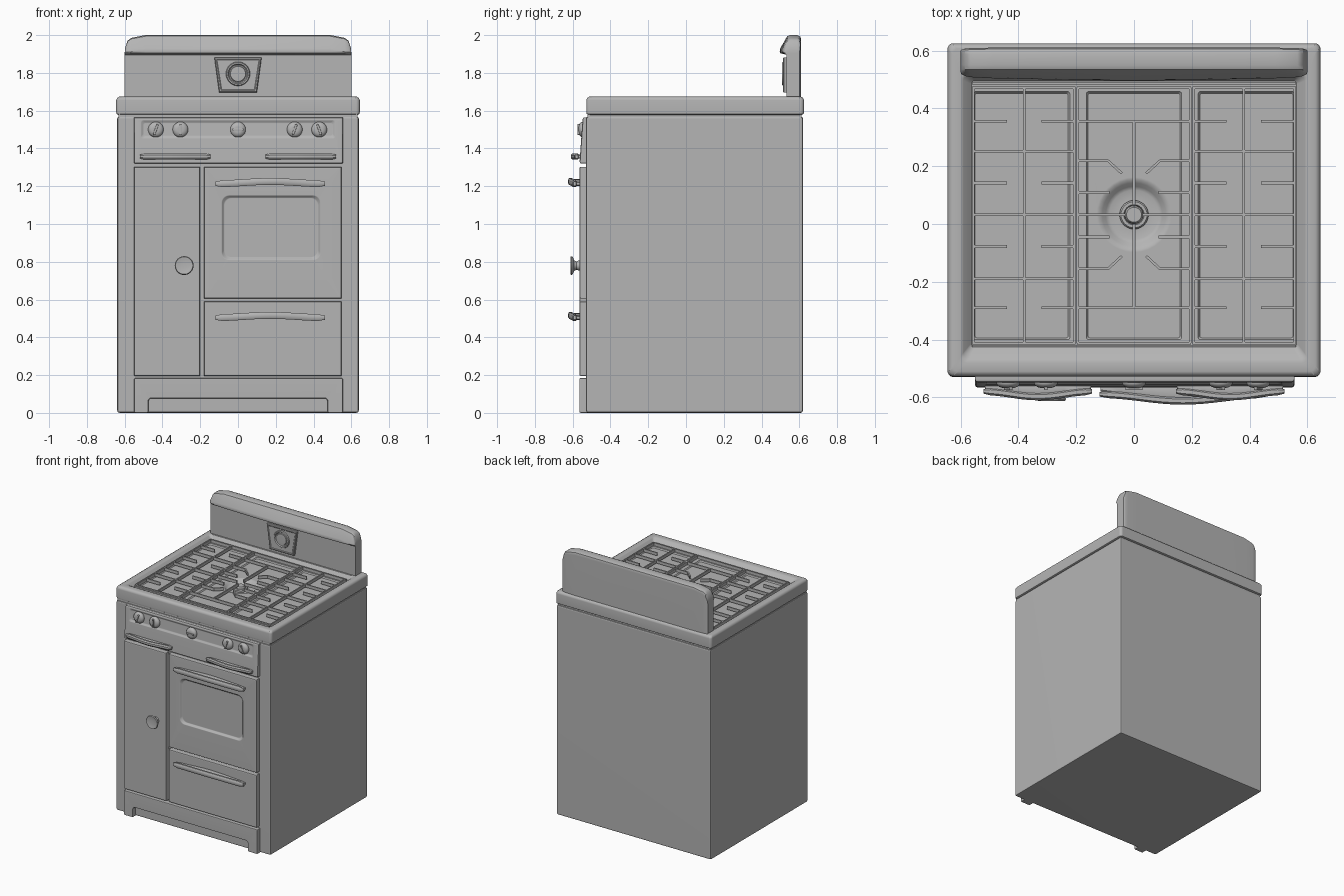
import bpy, bmesh
from math import sin, cos, pi, radians
from mathutils import Vector, Matrix

if "Cube" in bpy.data.objects:
    bpy.data.objects.remove(bpy.data.objects["Cube"])

SEG = 8  # segments per rounded corner
enamel = bpy.data.materials.new("grey_enamel")
enamel.diffuse_color = (0.46, 0.46, 0.46, 1)
enamel.use_nodes = True
enamel.node_tree.nodes["Principled BSDF"].inputs["Base Color"].default_value = enamel.diffuse_color


def finish(name, bm, bevel=0, segs=2):
    bmesh.ops.remove_doubles(bm, verts=bm.verts, dist=1e-5)
    bmesh.ops.recalc_face_normals(bm, faces=bm.faces)
    me = bpy.data.meshes.new(name)
    bm.to_mesh(me)
    bm.free()
    me.materials.append(enamel)
    ob = bpy.data.objects.new(name, me)
    bpy.context.collection.objects.link(ob)
    bpy.ops.object.select_all(action='DESELECT')
    ob.select_set(True)
    bpy.context.view_layer.objects.active = ob
    if bevel:
        m = ob.modifiers.new("bevel", 'BEVEL')
        m.width, m.segments, m.limit_method = bevel, segs, 'ANGLE'
        bpy.ops.object.modifier_apply(modifier=m.name)
    bpy.ops.object.shade_smooth_by_angle(angle=radians(35))
    # keep large flat faces evenly shaded
    m = ob.modifiers.new("weighted", 'WEIGHTED_NORMAL')
    m.keep_sharp = True
    bpy.ops.object.modifier_apply(modifier=m.name)
    return ob


def rect(u0, u1, v0, v1, r, h):
    """Rounded rectangle loop at height h."""
    pts = []
    for cu, cv, q in ((u1 - r, v1 - r, 0), (u0 + r, v1 - r, 1), (u0 + r, v0 + r, 2), (u1 - r, v0 + r, 3)):
        for i in range(SEG + 1):
            a = (q + i / SEG) * pi / 2
            pts.append((cu + r * cos(a), cv + r * sin(a), h))
    return pts


def circ(u, v, r, h):
    return rect(u - r, u + r, v - r, v + r, r, h)


def add_loft(bm, loops, front=False):
    rings = [[bm.verts.new((u, h, v) if front else (u, v, h)) for u, v, h in lp] for lp in loops]
    n = len(rings[0])
    for a, b in zip(rings, rings[1:]):
        for i in range(n):
            bm.faces.new((a[i], a[(i + 1) % n], b[(i + 1) % n], b[i]))
    bm.faces.new(rings[0])
    bm.faces.new(rings[-1])


def loft(name, loops, front=False, bevel=0):
    bm = bmesh.new()
    add_loft(bm, loops, front)
    return finish(name, bm, bevel)


def add_box(bm, x0, x1, y0, y1, z0, z1, mat=Matrix()):
    m = mat @ Matrix.Translation(((x0 + x1) / 2, (y0 + y1) / 2, (z0 + z1) / 2)) \
        @ Matrix.Diagonal((x1 - x0, y1 - y0, z1 - z0, 1))
    bmesh.ops.create_cube(bm, size=1, matrix=m)


def box(name, *dims, bevel=0.008):
    bm = bmesh.new()
    add_box(bm, *dims)
    return finish(name, bm, bevel)


def panel(name, x0, x1, z0, z1, y, recess=None, depth=0.012, lean=0):
    """Front panel with eased edge, optional rounded recess and backward lean."""
    L = [rect(x0, x1, z0, z1, 0.004, -0.5), rect(x0, x1, z0, z1, 0.004, y + 0.01),
         rect(x0 + .003, x1 - .003, z0 + .003, z1 - .003, 0.005, y + 0.003),
         rect(x0 + .01, x1 - .01, z0 + .01, z1 - .01, 0.006, y)]
    if recess:
        a, b, c, d, r = recess
        for k, h in ((0, 0), (.004, .15), (.012, .85), (.017, 1)):
            L.append(rect(a + k, b - k, c + k, d - k, r, y + depth * h))
    L = [[(u, v, h + lean * (v - z0)) for u, v, h in lp] for lp in L]
    return loft(name, L, True)


# cabinet body and neck under the cooktop
box("cabinet_body", -.64, .64, -.53, .62, 0, 1.57, bevel=.014)
box("cooktop_neck", -.632, .632, -.522, .612, 1.55, 1.6, bevel=0)

# front panels
panel("control_panel", -.55, .555, 1.32, 1.565, -.564, (-.515, .515, 1.452, 1.55, .012), .008, .07)
panel("side_door", -.55, -.2, .195, 1.303, -.565)
panel("oven_door", -.18, .548, .605, 1.303, -.565, (-.088, .438, .808, 1.153, .04), .014)
panel("lower_drawer", -.18, .548, .195, .59, -.565)

# toe kick with arched cutout
bm = bmesh.new()
prof = [(-.55, 0), (-.475, 0), (-.475, .065), (-.465, .077), (.465, .077), (.475, .065),
        (.475, 0), (.555, 0), (.555, .185), (-.55, .185)]
add_loft(bm, [[(x, z, y) for x, z in prof] for y in (-.5, -.565)], True)
finish("toe_kick", bm, .008)


# handles: head bar plus narrower web behind it
def handle(name, x0, x1, z, bow_z, y_end, y_mid, hh):
    bm = bmesh.new()
    for inset, half, y_back, web in ((0, hh, .026, False), (.004, hh * .7, 0, True)):
        a, b = x0 + inset, x1 - inset
        rings = []
        for i in range(17):
            t = i / 16
            s = sin(pi * t) ** 2
            e = .6 if i in (0, 16) else 1
            yf = y_end + (y_mid - y_end) * s
            yb = -.55 if web else yf + y_back
            yf = yf + .015 if web else yf
            yc, ry, zc = (yf + yb) / 2, (yb - yf) / 2, z + bow_z * s
            rings.append([bm.verts.new((a + (b - a) * t, yc + e * ry * cy, zc + e * half * cz)) for cy, cz in
                          ((-1, -.45), (-.5, -1), (.5, -1), (1, -.5), (1, .5), (.5, 1), (-.5, 1), (-1, .45))])
        for p, q in zip(rings, rings[1:]):
            for i in range(8):
                bm.faces.new((p[i], p[(i + 1) % 8], q[(i + 1) % 8], q[i]))
        bm.faces.new(rings[0])
        bm.faces.new(rings[-1])
    finish(name, bm)


handle("oven_handle", -.12, .46, 1.213, .012, -.602, -.625, .018)
handle("drawer_handle", -.12, .46, .504, .012, -.602, -.625, .018)
handle("left_broiler_handle", -.52, -.145, 1.357, 0, -.592, -.61, .016)
handle("right_broiler_handle", .145, .52, 1.357, 0, -.592, -.61, .016)

# side door pull
loft("door_pull", [circ(-.285, .78, r, y) for r, y in
     ((.028, -.55), (.026, -.57), (.022, -.58), (.028, -.592), (.046, -.6), (.05, -.606),
      (.046, -.612), (.036, -.611), (.015, -.607))], True)

# control knobs with tilted grip ridge
for i, (x, tilt) in enumerate(((-.435, 20), (-.305, 0), (0, 90), (.3, 20), (.43, -20))):
    bm = bmesh.new()
    add_loft(bm, [circ(x, 1.5, r, y) for r, y in
                  ((.041, -.53), (.041, -.55), (.038, -.557), (.03, -.564), (.015, -.568))], True)
    add_box(bm, -.006, .006, -.575, -.545, -.03, .03,
            Matrix.Translation((x, 0, 1.5)) @ Matrix.Rotation(radians(tilt), 4, 'Y'))
    finish(f"control_knob_{i + 1}", bm, .003)

# cooktop slab with raised rim
loft("cooktop_rim", [rect(-.645 + k, .645 - k, -.528 + k, .625 - k, .02, z) for k, z in
     ((.012, 1.577), (.002, 1.583), (0, 1.593), (0, 1.655), (.006, 1.668), (.018, 1.675))] +
     [rect(-.6, .6, -.48, .52, .02, 1.675), rect(-.59, .59, -.465, .515, .02, 1.67),
      rect(-.57, .57, -.435, .502, .015, 1.648), rect(-.562, .562, -.425, .495, .01, 1.64),
      rect(-.562, .562, -.425, .495, .01, 1.592)])


# drip pans; the centre one carries the burner bowl
def pan(name, x0, x1, inner, extra=()):
    a, b = inner
    loft(name, [rect(x0, x1, -.426, .496, .002, 1.593), rect(x0, x1, -.426, .496, .002, 1.64),
                rect(a, b, -.4, .458, .008, 1.64), rect(a + .006, b - .006, -.394, .452, .008, 1.632)]
         + list(extra))


pan("left_pan", -.563, -.2, (-.556, -.222))
pan("right_pan", .2, .563, (.222, .556))
pan("centre_pan", -.2, .2, (-.165, .165),
    [circ(0, .032, r, z) for r, z in ((.13, 1.632), (.122, 1.631), (.11, 1.625), (.098, 1.612),
                                      (.085, 1.605), (.055, 1.605))])
loft("centre_burner", [circ(0, .032, r, z) for r, z in
     ((.05, 1.6), (.05, 1.618), (.045, 1.624), (.035, 1.624), (.032, 1.618), (.03, 1.63), (.026, 1.636))])


# cast grates made of thin bars
def bar(bm, p, q, w=.009):
    p, q = Vector(p), Vector(q)
    d = q - p
    m = Matrix.Translation((p.x, p.y, 0)) @ Matrix.Rotation(Vector((1, 0)).angle_signed(d) * -1, 4, 'Z')
    add_box(bm, 0, d.length, -w / 2, w / 2, 1.642, 1.664, m)


for s, name in ((-1, "left_grate"), (1, "right_grate")):
    bm = bmesh.new()
    for x in (.206, .38, .556):
        bar(bm, (s * x, -.412), (s * x, .472))
    for y in (-.412, .472, .252, .032, -.19):
        bar(bm, (s * .202, y), (s * .56, y))
    for y in (.355, .142, -.078, -.29):
        bar(bm, (s * .2, y), (s * .32, y))
        bar(bm, (s * .44, y), (s * .56, y))
    finish(name, bm)

bm = bmesh.new()
for y in (-.412, .472, .355, -.29):
    bar(bm, (-.198, y), (.198, y))
bar(bm, (0, .355), (0, .065))
bar(bm, (0, 0), (0, -.29))
for s in (-1, 1):
    bar(bm, (s * .194, -.412), (s * .194, .472))
    bar(bm, (s * .194, .032), (s * .03, .032))
    for v in (-1, 1):
        bar(bm, (s * .194, .032 + v * .077), (s * .085, .032 + v * .077))
        bar(bm, (s * .194, .032 + v * .187), (s * .088, .032 + v * .187))
        bar(bm, (s * .09, .032 + v * .187), (s * .042, .032 + v * .143))
finish("centre_grate", bm)

# thin edging strips along front and back of the grates
for y, name in ((-.422, "front_grate_strip"), (.486, "back_grate_strip")):
    box(name, -.56, .56, y - .004, y + .004, 1.635, 1.656, bevel=0)

# backguard: side profile lofted across the width, with bowed hood lip
half = ((.6, 1.905, .526), (.597, 1.935, .518), (.585, 1.97, .512), (.565, 1.985, .508),
        (.49, 2.0, .504), (.25, 2.0, .499))
rings = []
for x, top, lip in [(-x, t, l) for x, t, l in half] + [(0, 2.0, .496)] + list(half[::-1]):
    k = (top - 1.89) / .11
    back = .61 - .012 * (1 - k)
    rings.append([(x, z, y) for y, z in (
        (back, 1.66), (back, top - .025 * k), (back - .005, top - .008 * k), (.588, top), (.55, top),
        (.535, top - .006 * k), (.525, top - .025 * k), (lip + .003, 1.905 + .025 * k),
        (lip, 1.905 + .008 * k), (lip + .004, 1.904), (.531, 1.896), (.532, 1.66))])
loft("backguard", rings, True)

# clock plate and round clock
loft("clock_plate", [[(-.1 + k, 1.697 + k, y), (.1 - k, 1.697 + k, y),
                      (.125 - k, 1.882 - k, y), (-.125 + k, 1.882 - k, y)]
     for k, y in ((0, .55), (0, .518), (.004, .513), (.01, .513), (.014, .516))], True)
loft("clock", [circ(0, 1.795, r, y) for r, y in
     ((.064, .535), (.064, .515), (.06, .509), (.053, .509), (.047, .517), (.043, .517),
      (.04, .511), (.034, .511), (.02, .51))], True)
